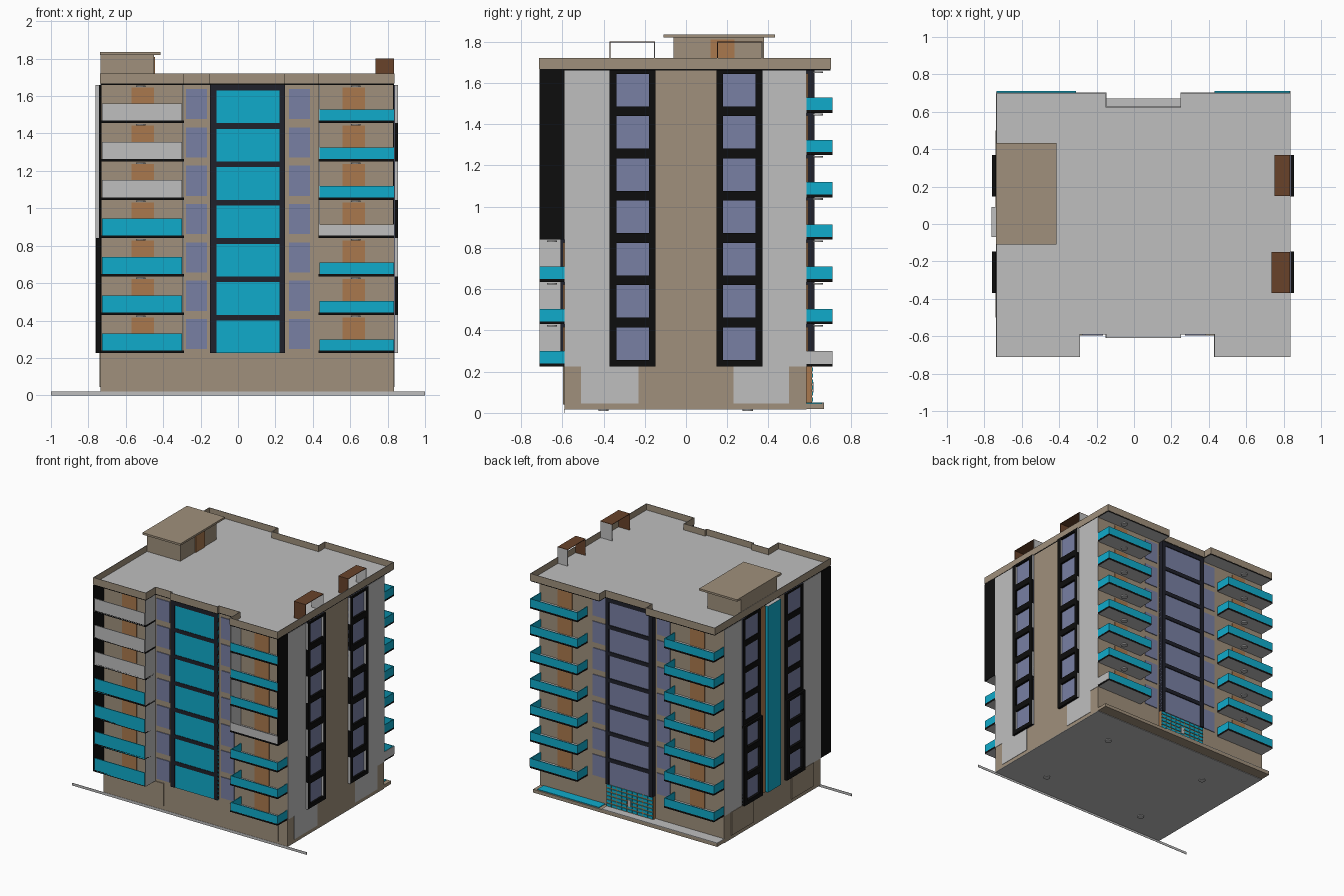
import bpy, bmesh
from mathutils import Vector

cube = bpy.data.objects.get("Cube")
if cube:
    bpy.data.objects.remove(cube, do_unlink=True)

# ---- colours
def make(name, r, g, b):
    m = bpy.data.materials.new(name)
    m.use_nodes = True
    m.diffuse_color = (r, g, b, 1)
    node = m.node_tree.nodes["Principled BSDF"]
    node.inputs["Base Color"].default_value = (r, g, b, 1)
    node.inputs["Roughness"].default_value = 0.8
    return m

BEIGE = make("beige_render", 0.35, 0.28, 0.2)
GREY = make("light_grey", 0.52, 0.52, 0.52)
TEAL = make("teal_panel", 0.005, 0.41, 0.6)
GLASS = make("periwinkle_glass", 0.19, 0.215, 0.37)
DOOR = make("orange_wood", 0.4, 0.19, 0.075)
BROWN = make("dark_brown_wood", 0.14, 0.055, 0.023)
BLACK = make("black_panel", 0.004, 0.004, 0.004)
NAVY = make("dark_frame", 0.014, 0.015, 0.024)

# ---- building extents
L, R, F, B = -0.735, 0.835, -0.59, 0.585
BASE, STEP, TOP, ROOF = 0.225, 0.205, 1.66, 1.72
FRONT, BACK = -0.71, 0.71
CL, CR = -0.15, 0.25            # central glazed bay
T = 0.006                       # thin sheet
FLOORS = [BASE + STEP * i for i in range(7)]

def finish(name, bm, mats, rule):
    me = bpy.data.meshes.new(name)
    bmesh.ops.recalc_face_normals(bm, faces=bm.faces)
    if rule:
        for f in bm.faces:
            f.material_index = 1 if rule(f.normal, f.calc_center_median()) else 0
    bm.to_mesh(me)
    bm.free()
    for m in mats:
        me.materials.append(m)
    ob = bpy.data.objects.new(name, me)
    bpy.context.scene.collection.objects.link(ob)
    return ob

def part(name, boxes, mat, other=None, rule=None):
    """One object from (x0, x1, y0, y1, z0, z1) boxes."""
    bm = bmesh.new()
    for x0, x1, y0, y1, z0, z1 in boxes:
        vs = bmesh.ops.create_cube(bm, size=1)["verts"]
        for v in vs:
            v.co = Vector((x0 if v.co.x < 0 else x1, y0 if v.co.y < 0 else y1,
                           z0 if v.co.z < 0 else z1))
    return finish(name, bm, [mat, other] if other else [mat], rule)

def edge(n, c):
    return abs(n.z) < 0.5

def ring(x0, x1, y0, y1, z0, z1, m):
    """Window surround lying in the yz plane."""
    return [(x0, x1, y0, y0 + m, z0, z1), (x0, x1, y1 - m, y1, z0, z1),
            (x0, x1, y0 + m, y1 - m, z0, z0 + m), (x0, x1, y0 + m, y1 - m, z1 - m / 2, z1)]

# ---- main mass, base and rear platform
part("building_body", [(L, R, F, B, 0.02, TOP)], BEIGE)
part("underside", [(L, R, F, B, 0.016, 0.02)], GREY)
part("ground_strip", [(-1, 1, F - 0.002, F, 0, 0.02)], GREY)
part("rear_platform", [(L, R, B, 0.67, 0.02, 0.045)], BEIGE)
part("platform_paving", [(L, CR, B, 0.67, 0.045, 0.05)], GREY)
part("platform_pool", [(CR + 0.03, R - 0.03, B, 0.66, 0.045, 0.05)], TEAL)
part("base_panels", [(-0.69, -0.22, F - T, F, 0.05, BASE), (0.34, 0.76, F - T, F, 0.04, BASE),
                     (L - T, L, 0.23, 0.5, 0.045, BASE), (L - T, L, -0.5, -0.23, 0.045, BASE)], BEIGE)

# ---- grey side walls
grey = []
for x0, x1 in ((R, R + 0.003), (L - 0.003, L)):
    grey += [(x0, x1, F, -0.37, BASE, TOP), (x0, x1, 0.37, B, BASE, TOP)]
grey += [(R, R + 0.003, -0.51, -0.23, 0.045, BASE), (R, R + 0.003, 0.23, 0.5, 0.045, BASE)]
part("side_wall_panels", grey, GREY)

# ---- side window columns with projecting surrounds
right, left_deep, left_flat, panes = [], [], [], []
for y0, y1 in ((-0.37, -0.147), (0.147, 0.37)):
    panes += [(R, R + 0.004, y0, y1, BASE, TOP), (L - 0.004, L, y0, y1, BASE, TOP)]
    for i, z in enumerate(FLOORS):
        right += ring(R, R + 0.02, y0, y1, z, z + STEP, 0.032)
        if i < 3:
            left_deep += ring(L - 0.025, L, y0, y1, z, z + STEP, 0.032)
        else:
            left_flat += ring(L - 0.009, L, y0, y1, z, z + STEP, 0.032)

def alternate(n, c):
    return abs(n.y) > 0.5 and int((c.z - BASE) / STEP) % 2 == 0

part("side_window_glass", panes, GLASS)
part("right_window_surrounds", right, BLACK, GREY, alternate)
part("left_window_surrounds", left_deep + left_flat, BLACK)

# ---- left side fin
part("left_fin", [(L - 0.028, L, -0.07, 0.09, BASE, TOP)], TEAL, GREY,
     lambda n, c: n.y < -0.5 or n.z > 0.5)
part("left_wood_strip", [(L - T, L, 0.09, 0.147, BASE, TOP)], DOOR)

# ---- central curtain walls, front and rear
def curtain(name, y0, y1, pane):
    lo, hi = sorted((y0, y1))
    mid = (lo + hi) / 2
    p, q = sorted((y0, mid + (y1 - y0) * 0.3))
    frame = [(CL, CL + 0.035, lo, hi, BASE, TOP), (CR - 0.027, CR, lo, hi, BASE, TOP)]
    frame += [(CL, CR, lo, hi, z + 0.175, z + STEP) for z in FLOORS]
    part(name + "_curtain_frame", frame, NAVY)
    part(name + "_curtain_panels", [(CL, CR, p, q, BASE, TOP)], pane)

curtain("front", F, -0.608, TEAL)
curtain("rear", B, 0.623, GLASS)

# ---- narrow windows and balcony doors on both faces
windows, doors = [], []
for z in FLOORS:
    for y0, y1 in ((F - T, F), (B, B + T)):
        for x in (-0.277, 0.272):
            windows.append((x, x + 0.112, y0, y1, z + 0.022, z + 0.183))
        for x in (-0.57, 0.56):
            doors.append((x, x + 0.12, y0, y1, z + 0.01, z + 0.192))
part("narrow_windows", windows, GLASS)
part("balcony_doors", doors, DOOR)

# ---- balconies
slabs, teal, plain = [], [], []

def rail(x0, x1, y, wall, z, h, sides):
    t = T if y < wall else -T
    out = [(x0, x1, min(y, y + t), max(y, y + t), z, z + h)]
    if sides:
        lo, hi = sorted((y, wall))
        out += [(x0, x0 + T, lo, hi, z, z + h), (x1 - T, x1, lo, hi, z, z + h)]
    return out

for i, z in enumerate(FLOORS):
    for x0, x1 in ((L, -0.29), (0.43, R)):
        slabs.append((x0, x1, FRONT, F, z, z + 0.014))
    for x0, x1 in ((L, -0.31), (0.43, R)):
        slabs.append((x0, x1, B, BACK, z, z + 0.014))
        teal += rail(x0, x1, BACK, B, z + 0.012, 0.062, True)
    upper = rail(L + 0.008, -0.3, FRONT, F, z + 0.005, 0.1, False)
    if i > 3:
        plain += upper
    else:
        teal += upper
    other = rail(0.435, R, FRONT, F, z + 0.012, 0.062, i < 3)
    if i == 3:
        plain += other
    else:
        teal += other
plain.append((R, R + 0.002, B, BACK, BASE + 0.012, BASE + 0.074))
part("balcony_slabs", slabs, GREY, BLACK, edge)
part("teal_balcony_rails", teal, TEAL)
part("grey_balcony_rails", plain, GREY)

# ---- balcony side screens
part("black_screens", [(L - 0.003, L + T, FRONT, F, BASE, TOP),
                       (R - T, R + 0.003, FRONT, F, FLOORS[3], TOP)],
     BLACK, GREY, lambda n, c: n.x < -0.5 and c.x > 0)
part("grey_screens", [(-0.298, -0.29, FRONT, F, BASE, TOP),
                      (0.43, 0.438, FRONT, F, FLOORS[3], TOP)], GREY)

# ---- ceiling lamps under the balconies and the base
bm = bmesh.new()
spots = [(x, y, z - 0.008) for z in FLOORS[1:] + [TOP] for x in (-0.52, 0.63) for y in (-0.65, 0.64)]
spots += [(x, y, 0.014) for x in (-0.4, 0.5) for y in (-0.4, 0.3)]
for spot in spots:
    made = bmesh.ops.create_cone(bm, cap_ends=True, segments=12, radius1=0.025,
                                 radius2=0.025, depth=0.008)
    bmesh.ops.translate(bm, verts=made["verts"], vec=spot)
finish("ceiling_lamps", bm, [GREY], None)

# ---- rear entrance wall with tiled grid
tiles = []
rows, cols = 6, 9
w, h = (CR - CL) / cols, (BASE - 0.05) / rows
for r in range(rows):
    for c in range(cols):
        x, z = CL + c * w, 0.05 + r * h
        tiles.append((x + 0.003, x + w - 0.003, 0.61, 0.615, z + 0.005, z + h - 0.005))
part("entrance_wall", [(CL, CR, B, 0.61, 0.045, BASE)], DOOR)
part("entrance_tiles", tiles, TEAL)
part("entrance_plaque", [(0.04, 0.065, 0.61, 0.619, 0.1, 0.15)], GREY)

# ---- roof deck and thin parapet follow one outline
outline = [(L, FRONT), (-0.29, FRONT), (-0.29, F), (CL, F), (CL, -0.608), (CR, -0.608),
           (CR, F), (0.43, F), (0.43, FRONT), (R, FRONT), (R, 0.7), (CR, 0.7),
           (CR, 0.625), (CL, 0.625), (CL, 0.7), (L, 0.7)]
bm = bmesh.new()
deck = bm.faces.new([bm.verts.new((x, y, TOP)) for x, y in outline])
top = bmesh.ops.extrude_face_region(bm, geom=[deck])["geom"]
bmesh.ops.translate(bm, verts=[v for v in top if isinstance(v, bmesh.types.BMVert)], vec=(0, 0, 0.012))
if not any(f.normal.z < -0.5 for f in bm.faces):
    bm.normal_update()
finish("roof_deck", bm, [GREY, BLACK], edge)

walls, e = [], 0.002
for (x0, y0), (x1, y1) in zip(outline, outline[1:] + outline[:1]):
    walls.append((min(x0, x1) - e, max(x0, x1) + e, min(y0, y1) - e, max(y0, y1) + e, TOP + 0.007, ROOF))
part("parapet", walls, BEIGE, GREY, lambda n, c: n.z > 0.5)

# ---- stair house on the roof
part("stair_house", [(L, -0.45, -0.06, 0.378, TOP, 1.82)], BEIGE)
part("stair_house_roof", [(L - 0.003, -0.415, -0.11, 0.432, 1.82, 1.835)], BEIGE)
part("stair_house_door", [(-0.45, -0.444, 0.12, 0.235, TOP + 0.01, 1.81)], DOOR)

# ---- open-sided roof hoods above the right window columns
for name, x0, y0 in (("front_hood", 0.735, -0.37), ("rear_hood", 0.75, 0.15)):
    y1 = y0 + 0.22
    part(name, [(x0, R, y0, y1, 1.796, 1.8), (x0, R, y0, y0 + 0.004, TOP + 0.01, 1.8)], BROWN)
    part(name + "_back", [(x0, R, y1 - 0.004, y1, TOP + 0.01, 1.796)], GREY)
